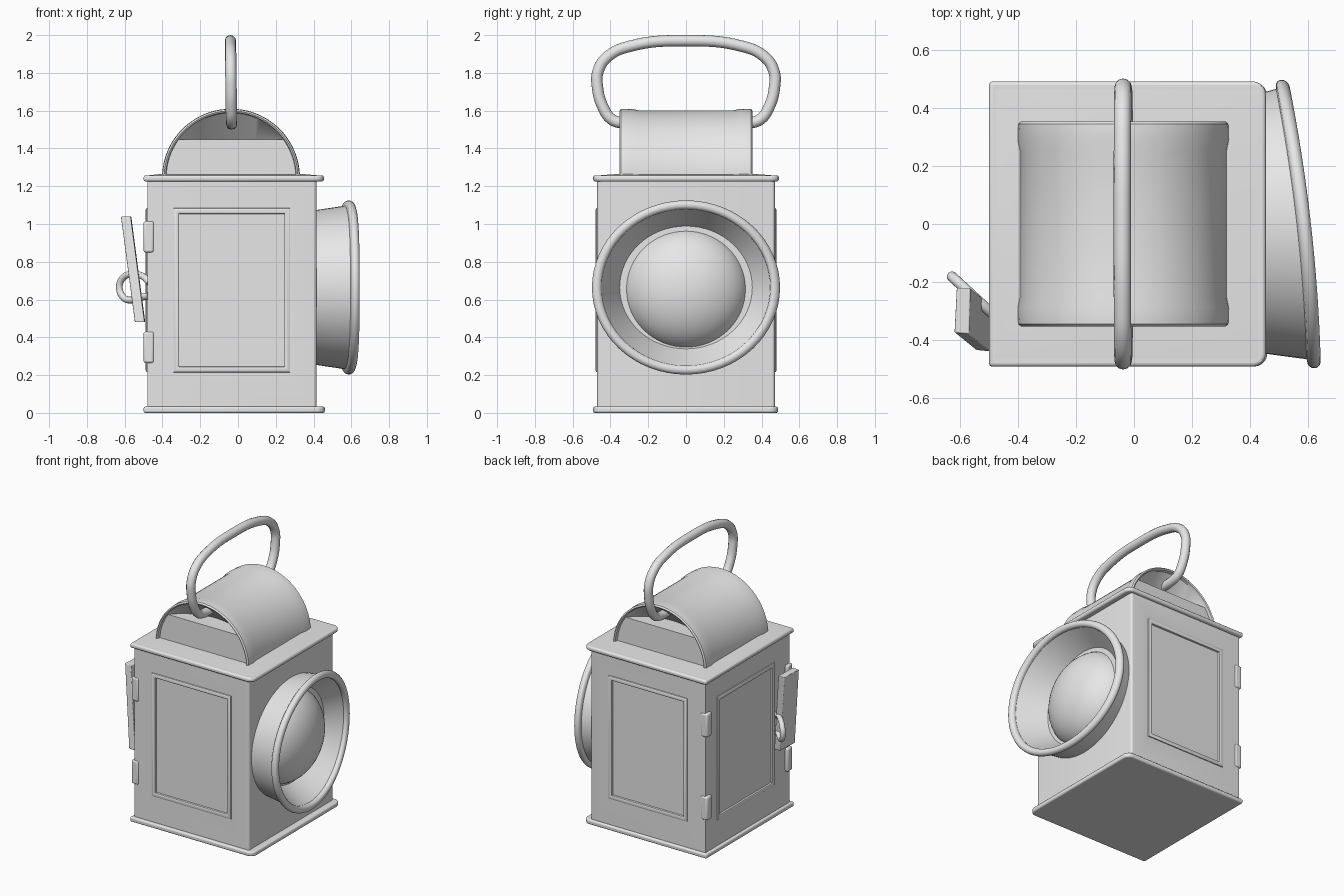
import bpy, bmesh, math
from mathutils import Matrix, Vector

cube = bpy.data.objects.get("Cube")
if cube:
    bpy.data.objects.remove(cube, do_unlink=True)

GREY = (0.8, 0.8, 0.8, 1)
metal = bpy.data.materials.new("plain_grey")
metal.use_nodes = True
metal.diffuse_color = GREY
metal.node_tree.nodes["Principled BSDF"].inputs["Base Color"].default_value = GREY
parts = []


def finish(name, mesh, edge=0.0):
    """Wrap a mesh in an object with the shared material."""
    mesh.materials.clear()
    mesh.materials.append(metal)
    obj = bpy.data.objects.new(name, mesh)
    bpy.context.scene.collection.objects.link(obj)
    parts.append(obj)
    if edge:
        mod = obj.modifiers.new("rounded_edges", 'BEVEL')
        mod.width, mod.segments = edge, 3
    return obj


def from_bmesh(name, bm, edge=0.0):
    bmesh.ops.recalc_face_normals(bm, faces=bm.faces)
    mesh = bpy.data.meshes.new(name)
    bm.to_mesh(mesh)
    bm.free()
    return finish(name, mesh, edge)


def block(xs, ys, zs, right_corner=0.0):
    """Box bmesh from ranges, with optional rounded +x corners."""
    bm = bmesh.new()
    size = [r[1] - r[0] for r in (xs, ys, zs)]
    mid = [(r[0] + r[1]) / 2 for r in (xs, ys, zs)]
    bmesh.ops.create_cube(bm, size=1, matrix=Matrix.Translation(mid) @ Matrix.Diagonal(size + [1]))
    if right_corner:
        upright = [e for e in bm.edges
                   if all(v.co.x > mid[0] for v in e.verts)
                   and abs(e.verts[0].co.z - e.verts[1].co.z) > 0.01]
        bmesh.ops.bevel(bm, geom=upright, offset=right_corner, segments=5,
                        affect='EDGES', profile=0.5)
    return bm


def bridge(bm, a, b):
    """Band of faces between two closed loops."""
    for i in range(len(a)):
        bm.faces.new((a[i - 1], a[i], b[i], b[i - 1]))


def loft(name, bottom, top, edge=0.0):
    """Solid between two four-sided loops."""
    bm = bmesh.new()
    a = [bm.verts.new(p) for p in bottom]
    b = [bm.verts.new(p) for p in top]
    bm.faces.new(a)
    bm.faces.new(b)
    bridge(bm, a, b)
    return from_bmesh(name, bm, edge)


def tube(name, points, radius):
    """Round wire along a smooth path."""
    curve = bpy.data.curves.new(name, 'CURVE')
    curve.dimensions = '3D'
    curve.bevel_depth, curve.bevel_resolution = radius, 4
    curve.resolution_u, curve.use_fill_caps = 8, True
    spline = curve.splines.new('BEZIER')
    spline.bezier_points.add(len(points) - 1)
    for bp, p in zip(spline.bezier_points, points):
        bp.co = p
        bp.handle_left_type = bp.handle_right_type = 'AUTO'
    temp = bpy.data.objects.new(name + "_path", curve)
    bpy.context.scene.collection.objects.link(temp)
    deps = bpy.context.evaluated_depsgraph_get()
    mesh = bpy.data.meshes.new_from_object(temp.evaluated_get(deps))
    bpy.data.objects.remove(temp, do_unlink=True)
    return finish(name, mesh)


def lathe(name, profile, centre, stretch):
    """Spin a (radius, height) profile around the x direction."""
    bm = bmesh.new()
    verts = [bm.verts.new((r, 0, h)) for r, h in profile]
    edges = [bm.edges.new(pair) for pair in zip(verts, verts[1:])]
    bmesh.ops.spin(bm, geom=verts + edges, cent=(0, 0, 0), axis=(0, 0, 1),
                   angle=math.tau, steps=64, use_duplicate=False)
    bmesh.ops.remove_doubles(bm, verts=bm.verts, dist=0.0005)
    aim = Matrix(((0, 0, 1), (1, 0, 0), (0, 1, 0))).to_4x4()
    bm.transform(Matrix.Translation(centre) @ aim @ Matrix.Diagonal((stretch, 1, 1, 1)))
    return from_bmesh(name, bm)


def add_window(bm, normal, place, low, high):
    """Cut a window in one wall: a raised bead frame around a sunken pane."""
    def ring(grow, out):
        u0, u1, z0, z1 = low - grow, high + grow, 0.2305 - grow, 1.069 + grow
        return [bm.verts.new(place(u, z, out))
                for u, z in ((u0, z0), (u1, z0), (u1, z1), (u0, z1))]

    bm.normal_update()
    normal = Vector(normal)
    wall = max((f for f in bm.faces if f.normal.dot(normal) > 0.99), key=lambda f: f.calc_area())
    border = list(wall.edges)
    bmesh.ops.delete(bm, geom=[wall], context='FACES_ONLY')
    last = ring(0.0155, 0)
    rim = [bm.edges.new((last[i - 1], last[i])) for i in range(4)]
    bmesh.ops.triangle_fill(bm, use_beauty=True, edges=border + rim, normal=normal)
    for grow, out in ((0.0135, 0.005), (0.006, 0.009), (-0.006, 0.009), (-0.0135, 0.005),
                      (-0.0155, -0.006)):
        loop = ring(grow, out)
        bridge(bm, last, loop)
        last = loop
    bm.faces.new(last)


# Case with windows on front, back and door side
case = block((-0.48, 0.415), (-0.47, 0.47), (0.01, 1.24), 0.015)
add_window(case, (0, -1, 0), lambda u, z, d: (u, -0.47 - d, z), -0.327, 0.261)
add_window(case, (0, 1, 0), lambda u, z, d: (u, 0.47 + d, z), -0.327, 0.261)
add_window(case, (-1, 0, 0), lambda u, z, d: (-0.48 - d, u, z), -0.285, 0.325)
from_bmesh("case", case)

# Base flange, roof flange and shallow hipped roof
from_bmesh("base_flange", block((-0.5, 0.46), (-0.492, 0.488), (0, 0.033), 0.045), 0.01)
from_bmesh("roof_flange", block((-0.5, 0.455), (-0.492, 0.492), (1.225, 1.257), 0.045), 0.012)
eaves = [(-0.485, -0.477), (0.44, -0.477), (0.44, 0.477), (-0.485, 0.477)]
ridge = [(-0.4, -0.352), (0.328, -0.352), (0.328, 0.352), (-0.4, 0.352)]
loft("roof_slope", [(x, y, 1.256) for x, y in eaves], [(x, y, 1.266) for x, y in ridge])

# Hinge blocks on the door corners
for side, s in (("front", -1), ("back", 1)):
    for level, z in (("lower", 0.347), ("upper", 0.932)):
        from_bmesh(f"{side}_{level}_hinge",
                   block((-0.5, -0.445), sorted((s * 0.42, s * 0.477)), (z - 0.083, z + 0.083)),
                   0.012)

# Arched hood with raised end bands and a scooped vent at each end
N, CHORD, CX, CZ = 40, 8, -0.037, 1.245
half = [(-0.328, 0.343), (-0.348, 0.346), (-0.353, 0.354), (-0.345, 0.363),
        (-0.29, 0.365), (-0.25, 0.357)]
stations = half + [(-y, r) for y, r in reversed(half)]
bm = bmesh.new()
rings = []
for y, r in stations:
    angles = [math.pi * i / N for i in range(N + 1)]
    rings.append([bm.verts.new((CX + r * math.cos(a), y, CZ + r * math.sin(a))) for a in angles])
for a, b in zip(rings, rings[1:]):
    for i in range(N):
        bm.faces.new((a[i], a[i + 1], b[i + 1], b[i]))
for ring, inward in ((rings[0], 1), (rings[-1], -1)):
    bm.faces.new(ring[:CHORD + 1] + ring[N - CHORD:])
    z_low, z_top = ring[CHORD].co.z, ring[N // 2].co.z
    sill = [ring[CHORD]]
    for v in ring[CHORD + 1:N - CHORD]:
        depth = 0.13 * (v.co.z - z_low) / (z_top - z_low)
        sill.append(bm.verts.new((v.co.x, v.co.y + inward * depth, z_low)))
    sill.append(ring[N - CHORD])
    bm.faces.new(sill)
    for i in range(len(sill) - 1):
        quad = [ring[CHORD + i], ring[CHORD + i + 1], sill[i + 1], sill[i]]
        bm.faces.new(list(dict.fromkeys(quad)))
bm.faces.new([r[0] for r in rings] + [r[N] for r in reversed(rings)])
from_bmesh("hood", bm)

# Carrying handle
side_path = [(0.25, 1.53), (0.34, 1.535), (0.395, 1.555), (0.44, 1.62), (0.468, 1.72),
             (0.465, 1.81), (0.41, 1.89), (0.28, 1.945)]
loop = side_path + [(0, 1.97)] + [(-y, z) for y, z in reversed(side_path)]
tube("handle", [(-0.034 - 0.014 * (z - 1.53), y, z) for y, z in loop], 0.03)

# Flared lens housing with a rolled rim, its mouth cut at a slant and bowed
roll = [(0.437 + 0.024 * math.cos(a), 0.165 + 0.024 * math.sin(a))
        for a in (math.radians(d) for d in range(-60, 201, 20))]
housing = lathe("lens_housing",
                [(0.408, 0), (0.432, 0.14)] + roll + [(0.325, 0.025), (0, 0.025)],
                (0.4, 0, 0.664), 1.08)
for v in housing.data.vertices:
    slant = 0.022 * (1 - (v.co.y / 0.5) ** 2) - 0.113 * v.co.y
    v.co.x += slant * min(1, max(0, (v.co.x - 0.425) / 0.115))

# Bulging lens
dome = [(0.322 * math.cos(a), 0.22 * math.sin(a))
        for a in (math.pi / 2 * i / 14 for i in range(15))]
lathe("lens", dome, (0.36, 0, 0.655), 1.025)

# Leaning latch plate beside the door
quad = [(-0.612, -0.22), (-0.565, -0.22), (-0.568, -0.38), (-0.62, -0.375)]
loft("latch_plate", [(x + 0.074, y - 0.06, 0.48) for x, y in quad],
     [(x, y, 1.04) for x, y in quad], 0.005)

# Wire loop holding the latch
wire = [(-0.47, 0.69), (-0.5, 0.72), (-0.56, 0.735), (-0.613, 0.71), (-0.628, 0.66),
        (-0.605, 0.61), (-0.565, 0.597), (-0.52, 0.61), (-0.47, 0.62)]
tube("latch_loop", [(x, -0.18 - 0.92 * (x + 0.63), z) for x, z in wire], 0.018)

# Smooth shading with crisp edges
bpy.ops.object.select_all(action='DESELECT')
for obj in parts:
    obj.select_set(True)
bpy.context.view_layer.objects.active = parts[0]
bpy.ops.object.shade_smooth_by_angle(angle=math.radians(35))
